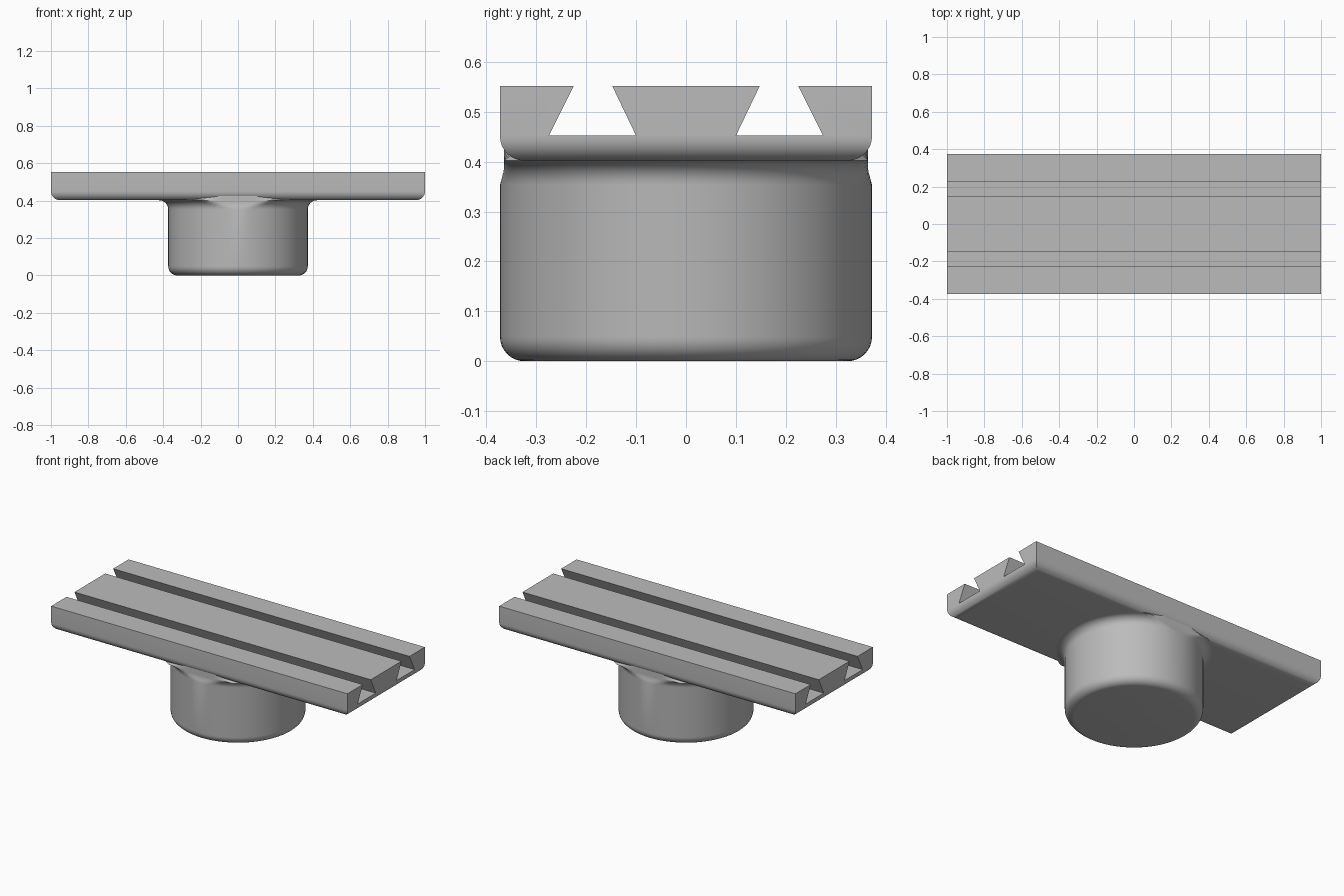
import bpy
import bmesh
import math

cube = bpy.data.objects.get("Cube")
if cube:
    bpy.data.objects.remove(cube, do_unlink=True)

HALF_LENGTH, HALF_WIDTH = 1.0, 0.373
UNDERSIDE, SLOT_FLOOR, TOP = 0.402, 0.452, 0.552
ROUND = 0.049
SEGMENTS = 96

metal = bpy.data.materials.new("machine grey")
grey = (0.5, 0.5, 0.5, 1)
metal.diffuse_color = grey
metal.use_nodes = True
metal.node_tree.nodes["Principled BSDF"].inputs["Base Color"].default_value = grey


def finish(name, bm, angle):
    bmesh.ops.recalc_face_normals(bm, faces=bm.faces)
    mesh = bpy.data.meshes.new(name)
    bm.to_mesh(mesh)
    bm.free()
    mesh.materials.append(metal)
    obj = bpy.data.objects.new(name, mesh)
    bpy.context.collection.objects.link(obj)
    bpy.ops.object.select_all(action="DESELECT")
    obj.select_set(True)
    bpy.context.view_layer.objects.active = obj
    bpy.ops.object.shade_smooth_by_angle(angle=math.radians(angle))
    return obj


# Table: half of the dovetail section, mirrored and extruded along x
half = [(HALF_WIDTH, UNDERSIDE), (HALF_WIDTH, TOP), (0.225, TOP),
        (0.275, SLOT_FLOOR), (0.1, SLOT_FLOOR), (0.148, TOP)]
section = half + [(-y, z) for y, z in reversed(half)]
bm = bmesh.new()
face = bm.faces.new([bm.verts.new((-HALF_LENGTH, y, z)) for y, z in section])
grown = bmesh.ops.extrude_face_region(bm, geom=[face])["geom"]
bmesh.ops.translate(bm, vec=(2 * HALF_LENGTH, 0, 0),
                    verts=[g for g in grown if isinstance(g, bmesh.types.BMVert)])
bmesh.ops.recalc_face_normals(bm, faces=bm.faces)

# Rounded lower rim of the table
rim = [e for e in bm.edges if all(v.co.z < UNDERSIDE + 0.001 for v in e.verts)]
bmesh.ops.bevel(bm, geom=rim, offset=ROUND, segments=8, profile=0.5, affect="EDGES")
finish("slotted_table", bm, 30)

# Pedestal: rounded foot, straight wall and a flare into the table
profile = []
steps = [math.radians(90 * i / 8) for i in range(9)]
for a in steps:
    profile.append((HALF_WIDTH - ROUND * (1 - math.sin(a)), ROUND * (1 - math.cos(a))))
for a in steps:
    profile.append((HALF_WIDTH + ROUND * (1 - math.cos(a)),
                    UNDERSIDE - ROUND * (1 - math.sin(a))))
profile.append((0.38, 0.43))

bm = bmesh.new()
rings = []
for r, z in profile:
    # The flare is trimmed to the width of the table
    rise = max(0, min(1, (z - UNDERSIDE + ROUND) / 0.03))
    limit = HALF_WIDTH - 0.008 * rise
    ring = []
    for i in range(SEGMENTS):
        a = 2 * math.pi * i / SEGMENTS
        y = max(-limit, min(limit, r * math.sin(a)))
        ring.append(bm.verts.new((r * math.cos(a), y, z)))
    rings.append(ring)
for low, high in zip(rings, rings[1:]):
    for i in range(SEGMENTS):
        j = (i + 1) % SEGMENTS
        bm.faces.new((low[i], low[j], high[j], high[i]))
bm.faces.new(rings[0])
bm.faces.new(rings[-1])
finish("round_pedestal", bm, 40)
